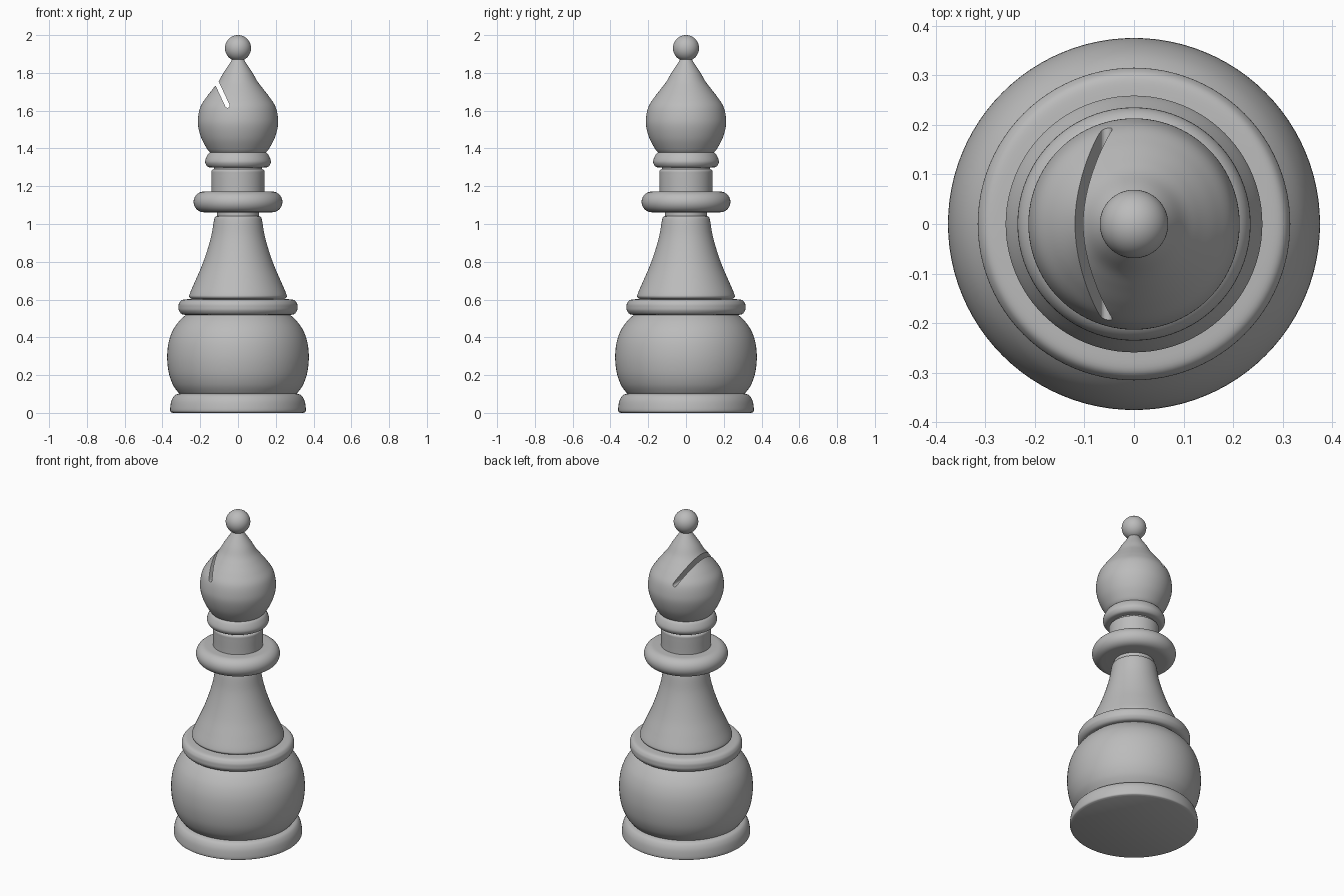
import bpy, bmesh, math
from mathutils import Vector

old = bpy.data.objects.get("Cube")
if old:
    bpy.data.objects.remove(old, do_unlink=True)

grey = bpy.data.materials.new("plain_grey")
grey.use_nodes = True
COLOUR = (0.5, 0.5, 0.5, 1)
grey.diffuse_color = COLOUR
grey.node_tree.nodes["Principled BSDF"].inputs["Base Color"].default_value = COLOUR


def smooth_path(points, steps=6):
    """Catmull-Rom curve through (radius, height) points."""
    p = [Vector(q) for q in points]
    p = [2 * p[0] - p[1]] + p + [2 * p[-1] - p[-2]]
    out = []
    for a, b, c, d in zip(p, p[1:], p[2:], p[3:]):
        for i in range(steps):
            t = i / steps
            out.append(0.5 * (2 * b + (c - a) * t + (2 * a - 5 * b + 4 * c - d) * t**2
                              + (3 * b - a - 3 * c + d) * t**3))
    return out + [p[-2]]


def add_object(name, bm):
    bmesh.ops.recalc_face_normals(bm, faces=bm.faces)
    mesh = bpy.data.meshes.new(name)
    bm.to_mesh(mesh)
    bm.free()
    mesh.materials.append(grey)
    obj = bpy.data.objects.new(name, mesh)
    bpy.context.collection.objects.link(obj)
    return obj


def shade(obj):
    bpy.ops.object.select_all(action="DESELECT")
    obj.select_set(True)
    bpy.context.view_layer.objects.active = obj
    bpy.ops.object.shade_smooth_by_angle(angle=math.radians(35))


def lathe(name, path, sides=96):
    """Turn a profile round the z axis and cap both ends."""
    bm = bmesh.new()
    rings = []
    for r, z in path:
        rings.append([bm.verts.new((r * math.cos(k * math.tau / sides),
                                    r * math.sin(k * math.tau / sides), z))
                      for k in range(sides)])
    for low, high in zip(rings, rings[1:]):
        for k in range(sides):
            n = (k + 1) % sides
            bm.faces.new((low[k], low[n], high[n], high[k]))
    bm.faces.new(rings[0])
    bm.faces.new(rings[-1])
    obj = add_object(name, bm)
    shade(obj)
    return obj


# Foot, bulb and the ring above it
lathe("foot", smooth_path([(0.345, 0), (0.358, 0.008), (0.358, 0.035), (0.351, 0.068),
                           (0.335, 0.093), (0.31, 0.103)]))
lathe("bulb", smooth_path([(0.306, 0.1), (0.318, 0.11), (0.345, 0.15), (0.366, 0.21),
                           (0.375, 0.29), (0.368, 0.37), (0.346, 0.435),
                           (0.312, 0.485), (0.27, 0.525)]))
lathe("bulb_ring", smooth_path([(0.26, 0.518), (0.295, 0.522), (0.312, 0.54), (0.315, 0.56),
                                (0.312, 0.58), (0.295, 0.598), (0.25, 0.603)]))

# Flared stem with a thin groove under the collar
lathe("stem", smooth_path([(0.24, 0.6), (0.257, 0.612), (0.255, 0.632), (0.228, 0.695),
                           (0.193, 0.775), (0.163, 0.86), (0.141, 0.94),
                           (0.127, 1.02), (0.12, 1.037), (0.11, 1.042)]))
lathe("stem_groove", [(0.112, 1.03), (0.112, 1.08)])

# Collar with a fully rounded rim
rim = [(0.18 + 0.055 * math.cos(a), 1.117 + 0.055 * math.sin(a))
       for a in (math.pi * (i / 20 - 0.5) for i in range(21))]
lathe("collar", [(0.12, 1.062)] + rim + [(0.13, 1.172)])

# Neck and the ring under the head
lathe("neck", smooth_path([(0.14, 1.16), (0.14, 1.2), (0.141, 1.26), (0.14, 1.282),
                           (0.128, 1.291)]))
lathe("neck_groove", [(0.127, 1.28), (0.127, 1.32)])
lathe("head_ring", smooth_path([(0.135, 1.298), (0.16, 1.303), (0.173, 1.322), (0.172, 1.342),
                                (0.16, 1.368), (0.146, 1.382)]))

# Pointed head
head = lathe("head", smooth_path([(0.145, 1.375), (0.163, 1.397), (0.192, 1.45), (0.21, 1.51),
                                  (0.212, 1.56), (0.199, 1.62), (0.168, 1.67), (0.131, 1.718),
                                  (0.103, 1.755), (0.077, 1.8), (0.044, 1.85),
                                  (0.025, 1.88)]))

# Slanted slot with a rounded floor, cut through the right side of the head
bm = bmesh.new()
half, reach, tilt = 0.012, 0.3, math.radians(25)
outline = [(half, reach)] + [(half * math.cos(a), half * math.sin(a))
                             for a in (-math.pi * i / 10 for i in range(11))] + [(-half, reach)]
outline = [(-0.056 + u * math.cos(tilt) - v * math.sin(tilt),
            1.627 + u * math.sin(tilt) + v * math.cos(tilt)) for u, v in outline]
side = bm.faces.new([bm.verts.new((x, -0.4, z)) for x, z in outline])
grown = bmesh.ops.extrude_face_region(bm, geom=[side])["geom"]
bmesh.ops.translate(bm, vec=(0, 0.8, 0),
                    verts=[g for g in grown if isinstance(g, bmesh.types.BMVert)])
cutter = add_object("slot_cutter", bm)
cutter.hide_render = True
cut = head.modifiers.new("slot", "BOOLEAN")
cut.operation, cut.solver, cut.object = "DIFFERENCE", "EXACT", cutter
bpy.context.view_layer.objects.active = head
bpy.ops.object.modifier_apply(modifier=cut.name)
bpy.data.objects.remove(cutter, do_unlink=True)
shade(head)

# Ball on the tip
bm = bmesh.new()
bmesh.ops.create_uvsphere(bm, u_segments=64, v_segments=32, radius=0.069)
bmesh.ops.translate(bm, vec=(0, 0, 1.931), verts=bm.verts)
shade(add_object("tip_ball", bm))
